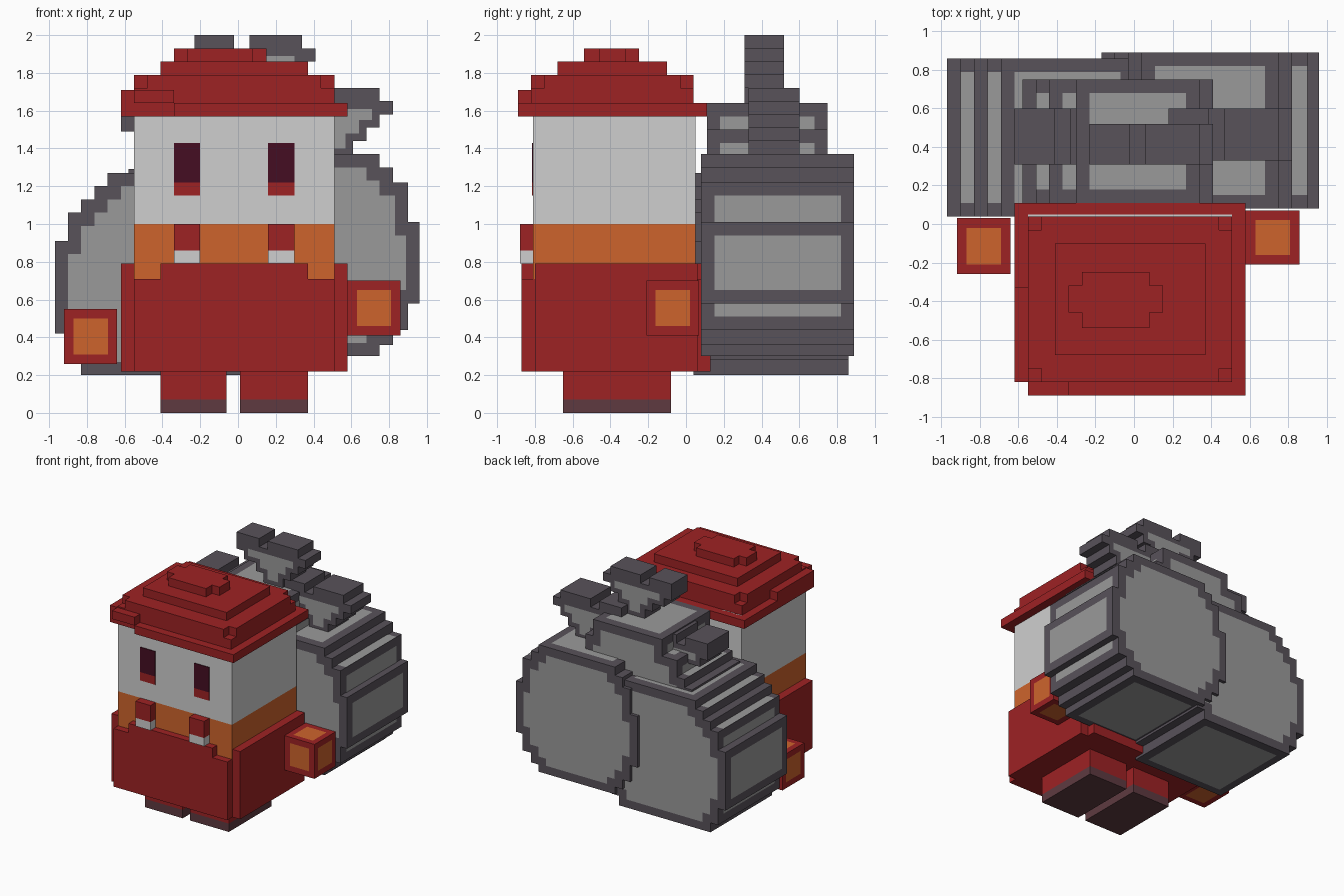
import bpy, bmesh

if "Cube" in bpy.data.objects:
    bpy.data.objects.remove(bpy.data.objects["Cube"])


def material(name, rgb):
    lin = [((c / 255 + 0.055) / 1.055) ** 2.4 for c in rgb]
    m = bpy.data.materials.new(name)
    m.diffuse_color = (*lin, 1)
    m.use_nodes = True
    m.node_tree.nodes["Principled BSDF"].inputs["Base Color"].default_value = m.diffuse_color
    return m


RED = material("red", (158, 34, 36))
WHITE = material("pale grey", (207, 207, 207))
ORANGE = material("orange", (206, 100, 44))
PURPLE = material("dark purple", (69, 13, 34))
SOLE = material("dark brown", (94, 58, 64))
GREY = material("cloth grey", (154, 154, 154))
DARK = material("dark grey", (88, 82, 90))
RIM = 0.07


def finish(name, bm, mats):
    me = bpy.data.meshes.new(name)
    bm.to_mesh(me)
    bm.free()
    for m in mats:
        me.materials.append(m)
    ob = bpy.data.objects.new(name, me)
    bpy.context.collection.objects.link(ob)
    return ob


def cube(x, y, z):
    bm = bmesh.new()
    bmesh.ops.create_cube(bm, size=1)
    for v in bm.verts:
        v.co = [r[0] if c < 0 else r[1] for c, r in zip(v.co, (x, y, z))]
    return bm


def box(name, x, y, z, mat):
    return finish(name, cube(x, y, z), [mat])


def outline(rows):
    """Stepped outline, anticlockwise, of stacked rows (x0, x1, z0, z1)."""
    right = [p for a, b, z0, z1 in rows for p in ((b, z0), (b, z1))]
    left = [p for a, b, z0, z1 in reversed(rows) for p in ((a, z1), (a, z0))]
    return right + left


def erode(rows, d):
    lo, hi = rows[0][2] + d, rows[-1][3] - d
    zs = sorted({round(z + s, 4) for r in rows for z in r[2:] for s in (-d, d)
                 if lo - 1e-5 <= z + s <= hi + 1e-5})
    out = []
    for z0, z1 in zip(zs, zs[1:]):
        m = (z0 + z1) / 2
        near = [r for r in rows if r[2] < m + d and r[3] > m - d]
        a, b = max(r[0] for r in near) + d, min(r[1] for r in near) - d
        if b > a:
            out.append((a, b, z0, z1))
    return out


def cloth(name, rows, y0, y1, rim=RIM, side_panels=True):
    """Stepped dark prism along y with grey panels set inside its rims."""
    bm = bmesh.new()
    pts = outline(rows)
    face = bm.faces.new([bm.verts.new((x, y0, z)) for x, z in pts])
    ext = bmesh.ops.extrude_face_region(bm, geom=[face])["geom"]
    for v in ext:
        if isinstance(v, bmesh.types.BMVert):
            v.co.y = y1
    bmesh.ops.recalc_face_normals(bm, faces=bm.faces)

    def panel(coords):
        bm.faces.new([bm.verts.new(c) for c in coords]).material_index = 1

    # front and back panels
    inner = outline(erode(rows, rim))
    panel([(x, y0 - 0.004, z) for x, z in inner])
    panel([(x, y1 + 0.004, z) for x, z in reversed(inner)])
    # side, top and bottom panels: rim only at convex ends
    widest = max(range(len(rows)), key=lambda i: rows[i][1] - rows[i][0])
    n = len(pts)
    for i in range(n if side_panels else 0):
        o, p, q, r = (pts[(i + k) % n] for k in (-1, 0, 1, 2))
        length = abs(q[0] - p[0]) + abs(q[1] - p[1])
        if length < 1e-6:
            continue
        u = ((q[0] - p[0]) / length, (q[1] - p[1]) / length)
        c0 = (p[0] - o[0]) * u[1] - (p[1] - o[1]) * u[0] > 0
        c1 = u[0] * (r[1] - q[1]) - u[1] * (r[0] - q[0]) > 0
        s, e = RIM * c0, length - RIM * c1
        if e - s < 0.03:
            # every second upper tread is fully grey
            step = [k for k, w in enumerate(rows) if abs(w[3] - p[1]) < 1e-4]
            if u[0] < -0.5 and step and (step[0] - widest) % 2 == 1 and step[0] > widest:
                s, e = 0, length
            else:
                continue
        nx, nz = u[1] * 0.004, -u[0] * 0.004
        a = (p[0] + u[0] * s + nx, p[1] + u[1] * s + nz)
        b = (p[0] + u[0] * e + nx, p[1] + u[1] * e + nz)
        ya, yb = y0 + RIM, y1 - RIM
        panel([(a[0], ya, a[1]), (b[0], ya, b[1]), (b[0], yb, b[1]), (a[0], yb, a[1])])
        bm.faces.ensure_lookup_table()
        bm.faces[-1].normal_update()
        if bm.faces[-1].normal.x * nx + bm.faces[-1].normal.z * nz < 0:
            bm.faces[-1].normal_flip()
    return finish(name, bm, [DARK, GREY])


# legs and soles
for side, x in (("left", (-0.41, -0.06)), ("right", (0.01, 0.37))):
    box(side + "_leg", x, (-0.65, -0.08), (0.07, 0.22), RED)
    box(side + "_sole", x, (-0.65, -0.08), (0, 0.07), SOLE)

# lower body with raised front and back panels
box("lower_body", (-0.62, 0.58), (-0.80, 0.06), (0.22, 0.79), RED)
for name, y in (("front_panel", (-0.87, -0.80)), ("back_panel", (0.06, 0.13))):
    box(name, (-0.55, 0.51), y, (0.22, 0.71), RED)
    box(name + "_top", (-0.41, 0.37), y, (0.71, 0.79), RED)

# head
box("chin_band", (-0.55, 0.51), (-0.81, 0.05), (0.70, 1.0), ORANGE)
box("face", (-0.55, 0.51), (-0.81, 0.05), (1.0, 1.64), WHITE)
for side, x in (("left", (-0.34, -0.20)), ("right", (0.16, 0.30))):
    box(side + "_eye", x, (-0.816, -0.81), (1.22, 1.43), PURPLE)
    box(side + "_eye_lower", x, (-0.816, -0.81), (1.15, 1.22), RED)
    box(side + "_tusk", x, (-0.88, -0.81), (0.86, 1.0), RED)
    box(side + "_tusk_tip", x, (-0.88, -0.81), (0.79, 0.86), WHITE)

# stepped hat
box("hat_brim", (-0.62, 0.58), (-0.82, 0.11), (1.57, 1.64), RED)
box("hat_brim_front", (-0.34, 0.58), (-0.89, -0.82), (1.57, 1.64), RED)
box("hat_brim_front_fold", (-0.55, -0.34), (-0.89, -0.82), (1.64, 1.71), RED)
box("hat_brim_side_fold", (-0.62, -0.55), (-0.82, -0.33), (1.64, 1.71), RED)
box("hat_tier_1", (-0.55, 0.51), (-0.82, 0.04), (1.64, 1.72), RED)
box("hat_tier_2_wide", (-0.55, 0.51), (-0.75, -0.03), (1.72, 1.79), RED)
box("hat_tier_2_deep", (-0.48, 0.44), (-0.82, 0.04), (1.72, 1.79), RED)
box("hat_tier_3", (-0.41, 0.37), (-0.68, -0.10), (1.79, 1.86), RED)
box("hat_top_wide", (-0.34, 0.15), (-0.46, -0.32), (1.86, 1.93), RED)
box("hat_top_deep", (-0.27, 0.08), (-0.54, -0.25), (1.86, 1.93), RED)

# hands: cubes with an orange square inset in each face
for side, x, y, z in (("left", (-0.92, -0.64), (-0.26, 0.03), (0.26, 0.55)),
                      ("right", (0.58, 0.86), (-0.21, 0.07), (0.41, 0.70))):
    bm = cube(x, y, z)
    centres = list(bm.faces)
    bmesh.ops.inset_individual(bm, faces=centres, thickness=0.07)
    for f in centres:
        f.material_index = 1
    finish(side + "_hand", bm, [RED, ORANGE])

# three sacks
cloth("left_sack", [(-0.83, 0.02, 0.20, 0.28), (-0.90, 0.09, 0.28, 0.42),
                    (-0.97, 0.15, 0.42, 0.91), (-0.90, 0.09, 0.91, 1.06),
                    (-0.83, 0.05, 1.06, 1.13), (-0.76, 0.03, 1.13, 1.20),
                    (-0.69, 0.00, 1.20, 1.27)], 0.04, 0.86)
cloth("right_sack", [(0.04, 0.75, 0.30, 0.36), (-0.03, 0.82, 0.36, 0.44),
                     (-0.10, 0.90, 0.44, 0.58), (-0.17, 0.96, 0.58, 1.01),
                     (-0.10, 0.90, 1.01, 1.22), (-0.03, 0.82, 1.22, 1.30),
                     (0.04, 0.75, 1.30, 1.37)], 0.08, 0.89)
cloth("middle_sack", [(-0.58, 0.48, 0.70, 1.29), (-0.51, 0.47, 1.29, 1.36),
                      (-0.44, 0.41, 1.36, 1.50), (-0.30, 0.34, 1.50, 1.64)], 0.11, 0.75)

# gathered sack necks with two tips each
for side, dx, dz, y in (("middle", 0, 0, (0.31, 0.52)),
                        ("right", 0.41, -0.28, (0.33, 0.60)),
                        ("left", -0.39, -0.37, (0.31, 0.60))):
    rows = [(0.02, 0.20, 1.64, 1.72), (-0.05, 0.27, 1.72, 1.79),
            (-0.16, 0.34, 1.79, 1.86), (-0.23, 0.41, 1.86, 1.93)]
    rows = [(a + dx, b + dx, c + dz, d + dz) for a, b, c, d in rows]
    cloth(side + "_sack_neck", rows, *y, rim=0.04, side_panels=False)
    for k, (a, b) in enumerate(((-0.23, -0.02), (0.06, 0.34))):
        box(f"{side}_sack_tip_{k + 1}", (a + dx, b + dx), y, (1.93 + dz, 2.0 + dz), DARK)
